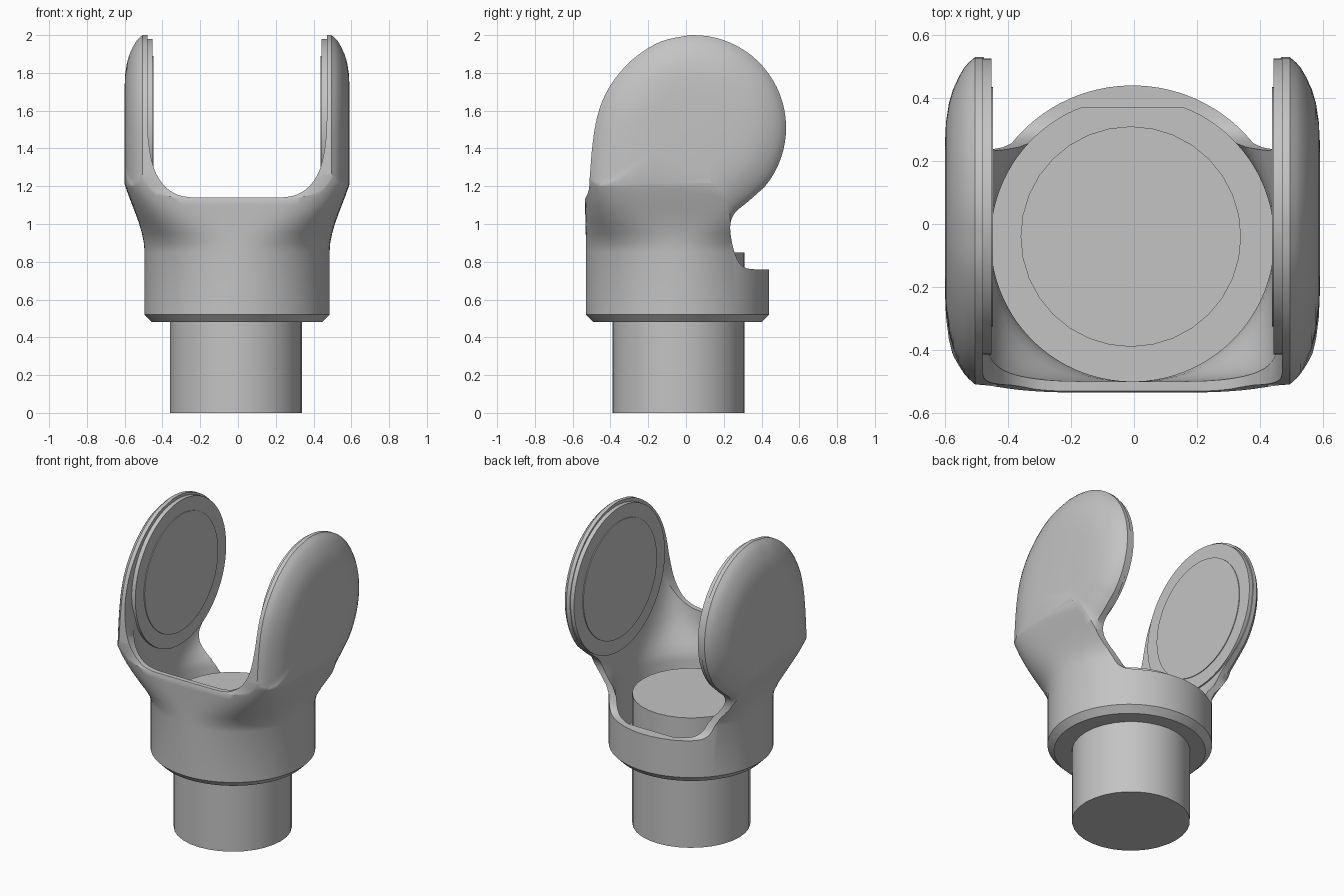
import bpy, math
from mathutils import Vector

cube = bpy.data.objects.get("Cube")
if cube:
    bpy.data.objects.remove(cube)

CX = -0.005  # centre line of the model

grey = bpy.data.materials.new("plain_grey")
grey.use_nodes = True
grey.diffuse_color = (0.55, 0.55, 0.55, 1)
grey.node_tree.nodes["Principled BSDF"].inputs["Base Color"].default_value = (0.55, 0.55, 0.55, 1)


def loft(name, rings):
    """Closed solid through rings that have equal point counts."""
    n = len(rings[0])
    verts = [p for ring in rings for p in ring]
    faces = [(r * n + i, r * n + (i + 1) % n, (r + 1) * n + (i + 1) % n, (r + 1) * n + i)
             for r in range(len(rings) - 1) for i in range(n)]
    faces += [tuple(range(n))[::-1], tuple(range(len(verts) - n, len(verts)))]
    mesh = bpy.data.meshes.new(name)
    mesh.from_pydata(verts, [], faces)
    ob = bpy.data.objects.new(name, mesh)
    bpy.context.collection.objects.link(ob)
    bpy.context.view_layer.objects.active = ob
    bpy.ops.object.select_all(action='DESELECT')
    ob.select_set(True)
    bpy.ops.object.mode_set(mode='EDIT')
    bpy.ops.mesh.select_all(action='SELECT')
    bpy.ops.mesh.normals_make_consistent(inside=False)
    bpy.ops.object.mode_set(mode='OBJECT')
    mesh.materials.append(grey)
    return ob


def spline(points, steps=4):
    """Smooth open curve through 2D points."""
    p = [Vector(q) for q in points]
    p = [2 * p[0] - p[1]] + p + [2 * p[-1] - p[-2]]
    out = []
    for a, b, c, d in zip(p, p[1:], p[2:], p[3:]):
        for k in range(steps):
            t = k / steps
            out.append(0.5 * (2 * b + (c - a) * t + (2 * a - 5 * b + 4 * c - d) * t ** 2
                              + (3 * b - a - 3 * c + d) * t ** 3))
    return out + [p[-2]]


def section(z, w, front, back, power, clip=9, size=1, count=96):
    """Rounded-box cross-section at height z."""
    mid, half = (front + back) / 2, (back - front) / 2
    ring = []
    for i in range(count):
        a = math.tau * (i + 0.5) / count
        c, s = math.cos(a), math.sin(a)
        x = math.copysign(abs(c) ** (2 / power), c) * w * size
        y = mid + math.copysign(abs(s) ** (2 / power), s) * half * size
        ring.append((CX + x, min(y, clip), z))
    return ring


def flare(z):
    t = min(max((z - 0.85) / 0.5, 0), 1)
    return t * t * (3 - 2 * t)


def finish(ob, angle=35):
    bpy.ops.object.select_all(action='DESELECT')
    bpy.context.view_layer.objects.active = ob
    ob.select_set(True)
    bpy.ops.object.shade_smooth_by_angle(angle=math.radians(angle))


# Outer body: round collar flaring into a wide rounded box
levels = [0.52] + [0.85 + 0.05 * i for i in range(11)] + [2.1]
rings = [section(0.48, 0.49, -0.53, 0.44, 2, size=0.92)]
for z in levels:
    t = flare(z)
    rings.append(section(z, 0.49 + 0.13 * t, -0.53 - 0.01 * t, 0.44 + 0.16 * t, 2 + 5 * t))
body = loft("fork_body", rings)

# Side outline: tall front, round paddle, narrow neck and low back rim
front_edge = spline([(-0.54, 1.12), (-0.515, 1.18), (-0.508, 1.27), (-0.495, 1.42), (-0.472, 1.56),
                     (-0.43, 1.68), (-0.36, 1.79), (-0.26, 1.89), (-0.13, 1.967), (0.02, 2.0)])
arc = [(0.04 + 0.49 * math.cos(a), 1.51 + 0.49 * math.sin(a))
       for a in (math.radians(86 - 5 * i) for i in range(25))]
neck = spline([(0.415, 1.195), (0.33, 1.12), (0.26, 1.06), (0.235, 1.0), (0.24, 0.92),
               (0.26, 0.84), (0.29, 0.785), (0.34, 0.762), (0.46, 0.76)])
outline = [(-0.54, 0.46)] + [tuple(p) for p in front_edge] + arc + [tuple(p) for p in neck] + [(0.46, 0.46)]
dome = [(0.5, 1), (0.52, 0.965), (0.535, 0.93), (0.552, 0.87), (0.57, 0.79),
        (0.583, 0.7), (0.592, 0.58), (0.596, 0.42)]
steps = [(-x, s) for x, s in reversed(dome)] + dome
side_shape = loft("side_shape", [[(CX + x, 0.04 + (y - 0.04) * s, 1.51 + (z - 1.51) * s)
                                  for y, z in outline] for x, s in steps])

# Hollow inside the collar and between the paddles
rings = []
for z in levels:
    t = flare(z)
    rings.append(section(z, 0.45 + 0.025 * t, -0.5, 0.4 + 0.3 * t, 2 + 6 * t, clip=0.37 + 0.4 * t))
cavity = loft("cavity_cutter", rings)

# U-shaped opening through front and back
half_u = [tuple(p) for p in spline([(0.2, 1.14), (0.26, 1.143), (0.32, 1.157), (0.38, 1.197),
                                    (0.425, 1.26), (0.453, 1.34), (0.47, 1.45), (0.475, 1.55)])]
half_u.append((0.475, 2.2))
u_shape = half_u + [(-x, z) for x, z in reversed(half_u)]
opening = loft("opening_cutter", [[(CX + x, y, z) for x, z in u_shape] for y in (-0.8, 0.8)])

# Cut the body and drop the helpers
helpers = [(side_shape, 'INTERSECT'), (cavity, 'DIFFERENCE'), (opening, 'DIFFERENCE')]
for helper, mode in helpers:
    helper.hide_render = True
    mod = body.modifiers.new(helper.name, 'BOOLEAN')
    mod.operation, mod.object, mod.solver = mode, helper, 'EXACT'
bpy.context.view_layer.update()
cut = bpy.data.meshes.new_from_object(body.evaluated_get(bpy.context.evaluated_depsgraph_get()))
body.modifiers.clear()
body.data = cut
for helper, mode in helpers:
    bpy.data.objects.remove(helper)
finish(body)


def disc(name, centre, radius, depth, sideways=False, sides=64):
    rot = (0, math.pi / 2, 0) if sideways else (0, 0, 0)
    bpy.ops.mesh.primitive_cylinder_add(vertices=sides, radius=radius, depth=depth,
                                        location=centre, rotation=rot)
    ob = bpy.context.object
    ob.name = name
    ob.data.materials.append(grey)
    finish(ob)


# Stem through the collar
disc("stem", (-0.01, -0.04, 0.425), 0.35, 0.85, sides=32)

# Round pads on the inner paddle faces, each with a thin centre plate
for side, label in ((1, "left"), (-1, "right")):
    disc(label + "_pad", (CX + side * 0.466, 0.055, 1.51), 0.47, 0.036, True)
    disc(label + "_pad_plate", (CX + side * 0.447, 0.055, 1.51), 0.38, 0.008, True)
